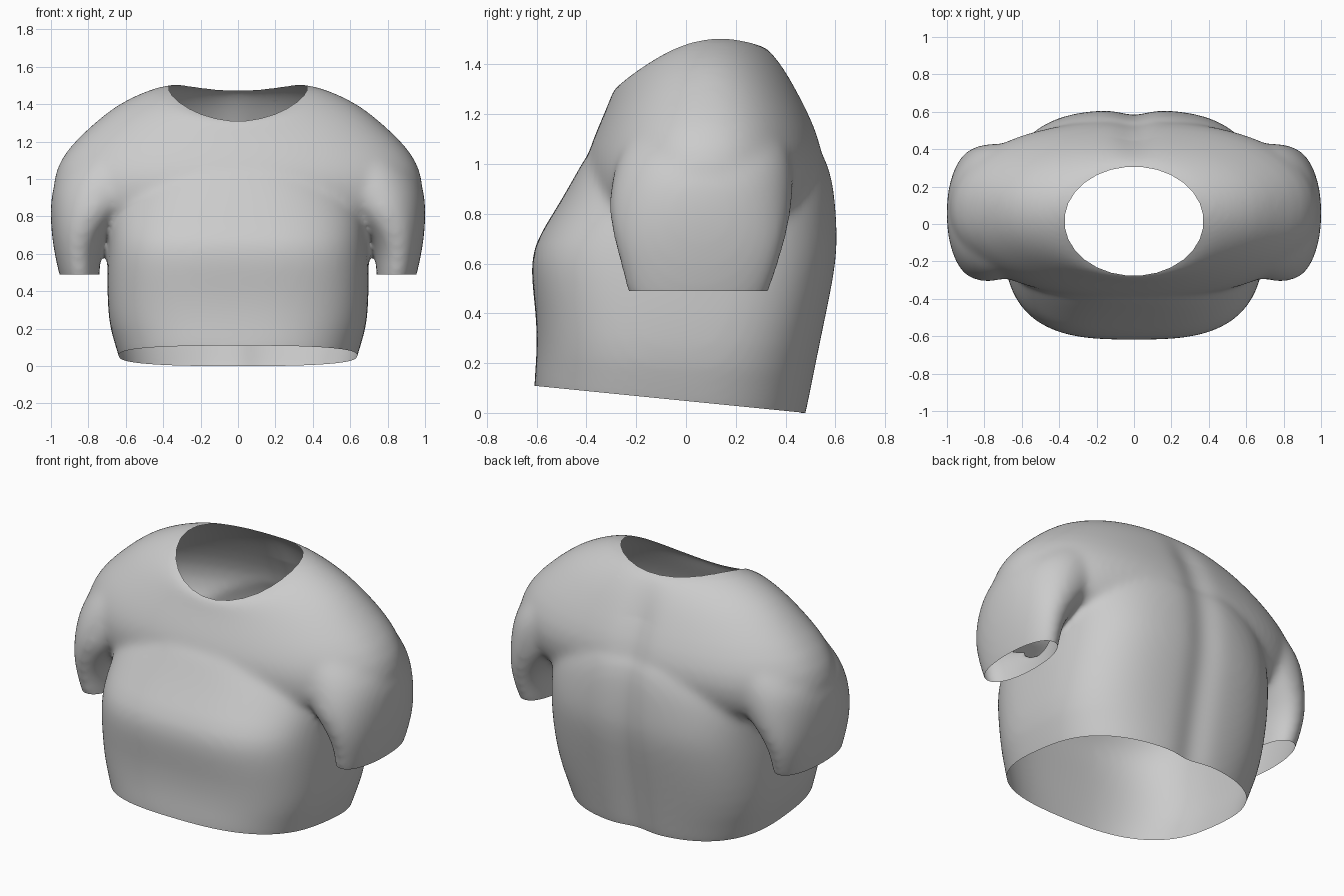
import bpy, bmesh, math
from mathutils import Vector

cube = bpy.data.objects.get("Cube")
if cube:
    bpy.data.objects.remove(cube, do_unlink=True)

fabric = bpy.data.materials.new("light grey fabric")
fabric.use_nodes = True
grey = (0.6, 0.6, 0.6, 1)
fabric.diffuse_color = grey
fabric.node_tree.nodes["Principled BSDF"].inputs["Base Color"].default_value = grey


def loft(bm, rings, side=1, count=48):
    """Closed stack of rings: z front, side, back, x0, x1, y0, y1, roundness."""
    rows = []
    for zf, zs, zb, x0, x1, y0, y1, n in rings:
        row = []
        for i in range(count):
            a = math.tau * i / count
            c, s = math.cos(a), math.sin(a)
            x = math.copysign(abs(c) ** (2 / n), c)
            t = math.copysign(abs(s) ** (2 / n), s)
            z = zs + (zb - zf) / 2 * t + ((zf + zb) / 2 - zs) * t * t
            row.append(bm.verts.new((side * ((x0 + x1) / 2 + x * (x1 - x0) / 2),
                                     (y0 + y1) / 2 + t * (y1 - y0) / 2, z)))
        rows.append(row)
    for a, b in zip(rows, rows[1:]):
        for i in range(count):
            j = (i + 1) % count
            bm.faces.new((a[i], a[j], b[j], b[i]))
    bm.faces.new(rows[0])
    bm.faces.new(rows[-1])


# Torso: z front, z back, half width, y front, y back, roundness
torso = [
    (-0.10, -0.20, 0.60, -0.61, 0.45, 2.7),
    (0.10, 0.00, 0.63, -0.615, 0.49, 2.7),
    (0.22, 0.16, 0.69, -0.60, 0.52, 2.8),
    (0.38, 0.36, 0.70, -0.60, 0.56, 3.0),
    (0.55, 0.55, 0.70, -0.625, 0.60, 3.0),
    (0.67, 0.67, 0.69, -0.62, 0.615, 3.0),
    (0.80, 0.80, 0.69, -0.535, 0.61, 2.8),
    (0.92, 0.92, 0.67, -0.465, 0.60, 2.6),
    (1.02, 1.02, 0.61, -0.41, 0.575, 2.4),
    (1.10, 1.10, 0.52, -0.36, 0.53, 2.3),
]
# Shoulder yoke: z front, side, back, half width, y front, y back, roundness
yoke = [
    (0.74, 0.74, 0.74, 0.88, -0.34, 0.46, 2.2),
    (0.85, 0.85, 0.85, 0.98, -0.40, 0.53, 2.2),
    (1.00, 1.00, 1.00, 1.00, -0.41, 0.57, 2.2),
    (1.11, 1.15, 1.14, 0.93, -0.37, 0.53, 2.2),
    (1.19, 1.28, 1.28, 0.79, -0.335, 0.46, 2.2),
    (1.26, 1.39, 1.37, 0.66, -0.305, 0.41, 2.1),
    (1.31, 1.46, 1.44, 0.51, -0.29, 0.36, 2.0),
    (1.33, 1.495, 1.49, 0.39, -0.265, 0.30, 2.0),
    (1.33, 1.49, 1.49, 0.20, -0.15, 0.17, 2.0),
]
# Sleeve: z, x inner, x outer, y front, y back
sleeve = [
    (0.36, 0.745, 0.92, -0.21, 0.29),
    (0.50, 0.74, 0.96, -0.24, 0.34),
    (0.62, 0.735, 0.985, -0.27, 0.38),
    (0.73, 0.67, 1.00, -0.30, 0.41),
    (0.85, 0.54, 1.005, -0.315, 0.43),
    (0.98, 0.44, 0.99, -0.29, 0.435),
    (1.09, 0.40, 0.91, -0.25, 0.41),
    (1.20, 0.38, 0.80, -0.18, 0.36),
]

bm = bmesh.new()
loft(bm, [(a, (a + b) / 2, b, -w, w, c, d, n) for a, b, w, c, d, n in torso])
loft(bm, [(a, s, b, -w, w, c, d, n) for a, s, b, w, c, d, n in yoke])
for side in (1, -1):
    loft(bm, [(z, z, z, a, b, c, d, 2.15) for z, a, b, c, d in sleeve], side)
bmesh.ops.recalc_face_normals(bm, faces=bm.faces)
mesh = bpy.data.meshes.new("shirt")
bm.to_mesh(mesh)
bm.free()
shirt = bpy.data.objects.new("shirt", mesh)
bpy.context.collection.objects.link(shirt)

# Fuse the body, yoke and sleeves into one soft skin
sub = shirt.modifiers.new("round", "SUBSURF")
sub.levels = sub.render_levels = 1
fuse = shirt.modifiers.new("fuse", "REMESH")
fuse.mode = "VOXEL"
fuse.voxel_size = 0.016
soft = shirt.modifiers.new("soften", "SMOOTH")
soft.factor, soft.iterations = 0.5, 30
skin = bpy.data.meshes.new_from_object(
    shirt.evaluated_get(bpy.context.evaluated_depsgraph_get()))
shirt.modifiers.clear()
bm = bmesh.new()
bm.from_mesh(skin)


def cut(co, no, above=-1):
    faces = [f for f in bm.faces if f.calc_center_median().z > above]
    edges = {e for f in faces for e in f.edges}
    verts = {v for f in faces for v in f.verts}
    bmesh.ops.bisect_plane(bm, geom=list(verts) + list(edges) + faces,
                           plane_co=co, plane_no=no)


def drop(test):
    bad = [f for f in bm.faces if test(f.calc_center_median())]
    bmesh.ops.delete(bm, geom=bad, context="FACES")


# Hem and cuff openings
hem_point, hem = Vector((0, 0.48, 0)), Vector((0, 0.1, 1))
cut(hem_point, hem)
drop(lambda c: (c - hem_point).dot(hem) < 0)
cut((0, 0, 0.49), (0, 0, 1))
drop(lambda c: abs(c.x) > 0.722 and 0.3 < c.z < 0.49)

# Oval neck opening, cut by a ring of upright planes
planes = []
for i in range(28):
    a = math.tau * i / 28
    point = Vector((0.37 * math.cos(a), 0.015 + 0.29 * math.sin(a), 0))
    normal = Vector((math.cos(a) / 0.37, math.sin(a) / 0.29, 0)).normalized()
    planes.append((point, normal))
    cut(point, normal, 1.15)
drop(lambda c: c.z > 1.15 and all((c - p).dot(n) < 0 for p, n in planes))

# Groove down the spine
for v in bm.verts:
    fade = min(max((v.co.y - 0.32) / 0.15, 0), 1)
    v.co.y -= 0.025 * fade * math.exp(-(v.co.x / 0.1) ** 2)

bm.to_mesh(skin)
bm.free()
shirt.data = skin
skin.materials.clear()
skin.materials.append(fabric)
bpy.context.view_layer.objects.active = shirt
shirt.select_set(True)
bpy.ops.object.shade_smooth_by_angle(angle=math.radians(60))
